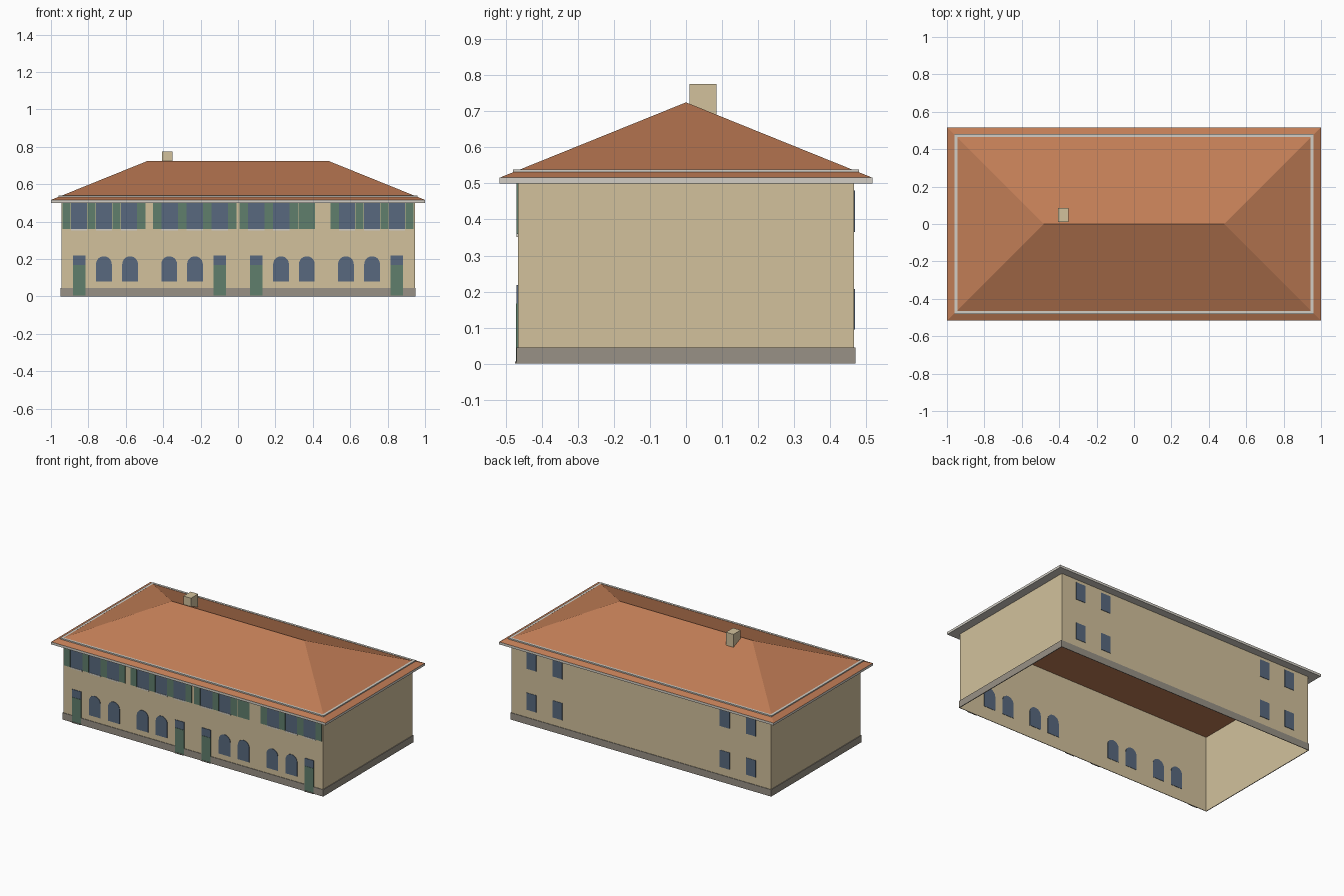
import bpy, bmesh, math

old = bpy.data.objects.get("Cube")
if old:
    bpy.data.objects.remove(old, do_unlink=True)


def material(name, rgb):
    lin = [((c / 255 + 0.055) / 1.055) ** 2.4 for c in rgb] + [1]
    m = bpy.data.materials.new(name)
    m.use_nodes = True
    m.diffuse_color = lin
    bsdf = m.node_tree.nodes["Principled BSDF"]
    bsdf.inputs["Base Color"].default_value = lin
    bsdf.inputs["Roughness"].default_value = 0.9
    return m


plaster = material("plaster", (210, 193, 156))
tile = material("roof tile", (193, 125, 86))
stone = material("plinth stone", (152, 145, 134))
trim = material("pale trim", (210, 206, 197))
green = material("green paint", (96, 126, 108))
glass = material("window glass", (88, 105, 126))


def finish(name, bm, mat, fix=True):
    if fix:
        bmesh.ops.recalc_face_normals(bm, faces=bm.faces)
    me = bpy.data.meshes.new(name)
    bm.to_mesh(me)
    bm.free()
    me.materials.append(mat)
    ob = bpy.data.objects.new(name, me)
    bpy.context.collection.objects.link(ob)
    return ob


def box(name, x, y, z, mat):
    bm = bmesh.new()
    bmesh.ops.create_cube(bm, size=1)
    for v in bm.verts:
        for i, (lo, hi) in enumerate((x, y, z)):
            v.co[i] = lo if v.co[i] < 0 else hi
    return finish(name, bm, mat)


def rect(hx, hy, z):
    return [(-hx, -hy, z), (hx, -hy, z), (hx, hy, z), (-hx, hy, z)]


def ring(name, inner, outer, z0, z1, mat):
    """Rectangular frame between two half-size pairs."""
    bm = bmesh.new()
    loops = [[bm.verts.new(p) for p in rect(*h, z)]
             for h, z in ((inner, z0), (outer, z0), (outer, z1), (inner, z1))]
    for a, b in zip(loops, loops[1:] + loops[:1]):
        for i in range(4):
            j = (i + 1) % 4
            bm.faces.new((a[i], a[j], b[j], b[i]))
    return finish(name, bm, mat)


def arch(name, cx, half, z0, z1, y0, y1, mat):
    """Round-headed plate."""
    outline = [(cx - half, z0), (cx + half, z0)]
    spring = z1 - half
    for i in range(13):
        a = math.pi * i / 12
        outline.append((cx + half * math.cos(a), spring + half * math.sin(a)))
    bm = bmesh.new()
    f = bm.faces.new([bm.verts.new((x, y0, z)) for x, z in outline])
    ext = bmesh.ops.extrude_face_region(bm, geom=[f])
    bmesh.ops.translate(bm, vec=(0, y1 - y0, 0),
                        verts=[g for g in ext["geom"] if isinstance(g, bmesh.types.BMVert)])
    return finish(name, bm, mat)


WX, WY, EAVE, FASCIA, RIDGE = 0.945, 0.466, 0.5, 0.516, 0.725
RX, RY = 1.0, 0.517

# Walls: an open shell, with the ceiling in roof colour
bm = bmesh.new()
low = [bm.verts.new(p) for p in rect(WX, WY, 0)]
top = [bm.verts.new(p) for p in rect(WX, WY, EAVE)]
for i in range(4):
    j = (i + 1) % 4
    bm.faces.new((low[i], low[j], top[j], top[i]))
finish("walls", bm, plaster, fix=False)

bm = bmesh.new()
bm.faces.new([bm.verts.new(p) for p in reversed(rect(WX, WY, EAVE))])
finish("ceiling", bm, tile, fix=False)

ring("plinth", (WX + 0.0005, WY + 0.0005), (WX + 0.005, WY + 0.004), 0, 0.045, stone)
ring("eaves", (WX, WY), (RX, RY), EAVE, FASCIA, trim)

# Hipped roof
bm = bmesh.new()
a, b, c, d = [bm.verts.new(p) for p in rect(RX, RY, FASCIA)]
r = RX - RY
e, f = bm.verts.new((-r, 0, RIDGE)), bm.verts.new((r, 0, RIDGE))
for face in ((a, b, f, e), (b, c, f), (c, d, e, f), (d, a, e)):
    bm.faces.new(face)
finish("roof", bm, tile, fix=False)

ring("roof_rail", (0.944, 0.465), (0.96, 0.48), 0.522, 0.539, trim)
box("chimney", (-0.405, -0.35), (0.01, 0.085), (0.66, 0.776), plaster)

# Ground floor front: arched windows and doors
for side in (-1, 1):
    for cx in (0.717, 0.577, 0.368, 0.23):
        arch("arched_window", side * cx, 0.042, 0.08, 0.215, -WY - 0.003, -WY + 0.002, glass)
    for cx in (0.848, 0.097):
        x = (side * cx - 0.033, side * cx + 0.033)
        box("door", x, (-0.472, -WY - 0.0005), (0.006, 0.167), green)
        box("door_transom", x, (-0.470, -WY - 0.0005), (0.167, 0.218), glass)
        box("doorstep", x, (-0.475, -WY - 0.0005), (0, 0.006), stone)

# Upper floor front: windows with open shutters shared between neighbours
PITCH, HALF = 0.1335, 0.0435
for first, count in ((-0.85, 3), (-0.365, 3), (0.098, 2), (0.583, 3)):
    for i in range(count):
        cx = first + i * PITCH
        box("upper_window", (cx - HALF, cx + HALF), (-WY - 0.002, -WY - 0.0005), (0.36, EAVE), glass)
        box("window_sill", (cx - HALF, cx + HALF), (-WY - 0.004, -WY - 0.0005), (0.352, 0.36), trim)
    for i in range(count + 1):
        cx = first + (i - 0.5) * PITCH
        box("shutter", (cx - 0.0225, cx + 0.0225), (-WY - 0.004, -WY - 0.0005), (0.36, EAVE), green)
for side in (-1, 1):
    x = sorted((0.368, 0.368 + side * HALF))
    box("closed_shutter", x, (-WY - 0.004, -WY - 0.0005), (0.36, EAVE), green)

# Back windows
for cx in (-0.8, -0.61, 0.61, 0.8):
    for z in ((0.095, 0.207), (0.365, 0.48)):
        box("back_window", (cx - 0.036, cx + 0.036), (WY + 0.0005, WY + 0.003), z, glass)
